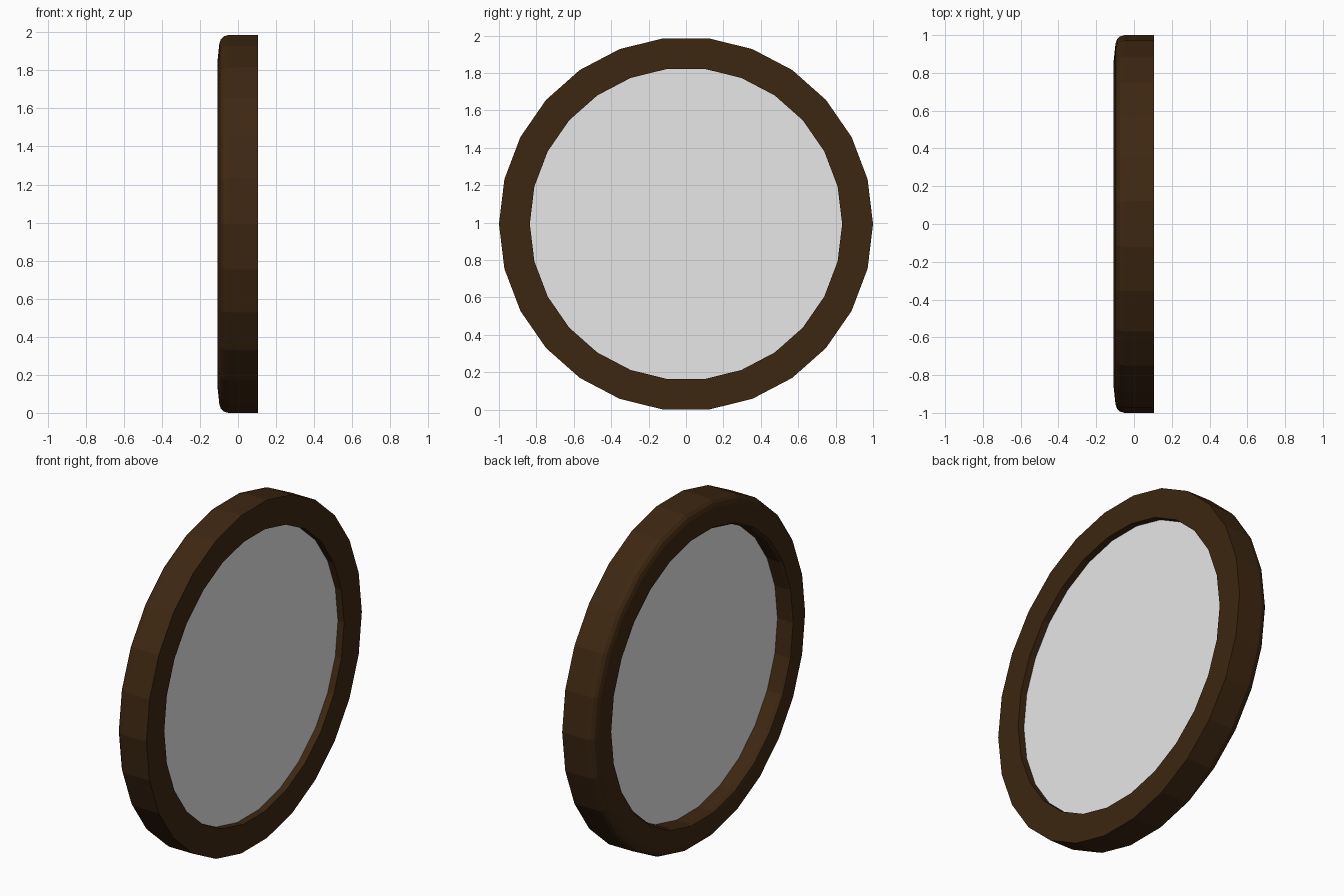
import bpy
import bmesh
from math import cos, sin, tau

cube = bpy.data.objects.get("Cube")
if cube:
    bpy.data.objects.remove(cube, do_unlink=True)

SIDES = 26
CENTRE_Z = cos(tau / SIDES / 2)


def material(name, colour):
    mat = bpy.data.materials.new(name)
    mat.use_nodes = True
    mat.diffuse_color = colour
    mat.node_tree.nodes["Principled BSDF"].inputs["Base Color"].default_value = colour
    return mat


def add_object(name, bm, mat):
    bmesh.ops.recalc_face_normals(bm, faces=bm.faces)
    mesh = bpy.data.meshes.new(name)
    bm.to_mesh(mesh)
    bm.free()
    mesh.materials.append(mat)
    obj = bpy.data.objects.new(name, mesh)
    bpy.context.collection.objects.link(obj)
    return obj


def add_ring(bm, x, radius):
    """One polygon loop of vertices around the x axis."""
    return [bm.verts.new((x, radius * cos(tau * i / SIDES),
                          CENTRE_Z + radius * sin(tau * i / SIDES)))
            for i in range(SIDES)]


def bridge(bm, a, b):
    for i in range(SIDES):
        j = (i + 1) % SIDES
        bm.faces.new((a[i], a[j], b[j], b[i]))


wood = material("dark brown wood", (0.047, 0.020, 0.0057, 1))
pane = material("pale grey glass", (0.8, 0.8, 0.8, 1))

# Round frame: closed profile (x, radius), flat on +x and rounded on -x
profile = [(0.105, 0.835), (0.105, 1.0), (-0.05, 1.0), (-0.075, 0.993),
           (-0.09, 0.978), (-0.098, 0.955), (-0.108, 0.86), (-0.105, 0.845),
           (-0.09, 0.835)]
bm = bmesh.new()
rings = [add_ring(bm, x, r) for x, r in profile]
for k, ring in enumerate(rings):
    bridge(bm, ring, rings[(k + 1) % len(rings)])
add_object("round_frame", bm, wood)

# Pane set into the frame
bm = bmesh.new()
back, front = add_ring(bm, -0.01, 0.838), add_ring(bm, 0.065, 0.838)
bridge(bm, back, front)
bm.faces.new(back)
bm.faces.new(front)
add_object("glass_pane", bm, pane)
